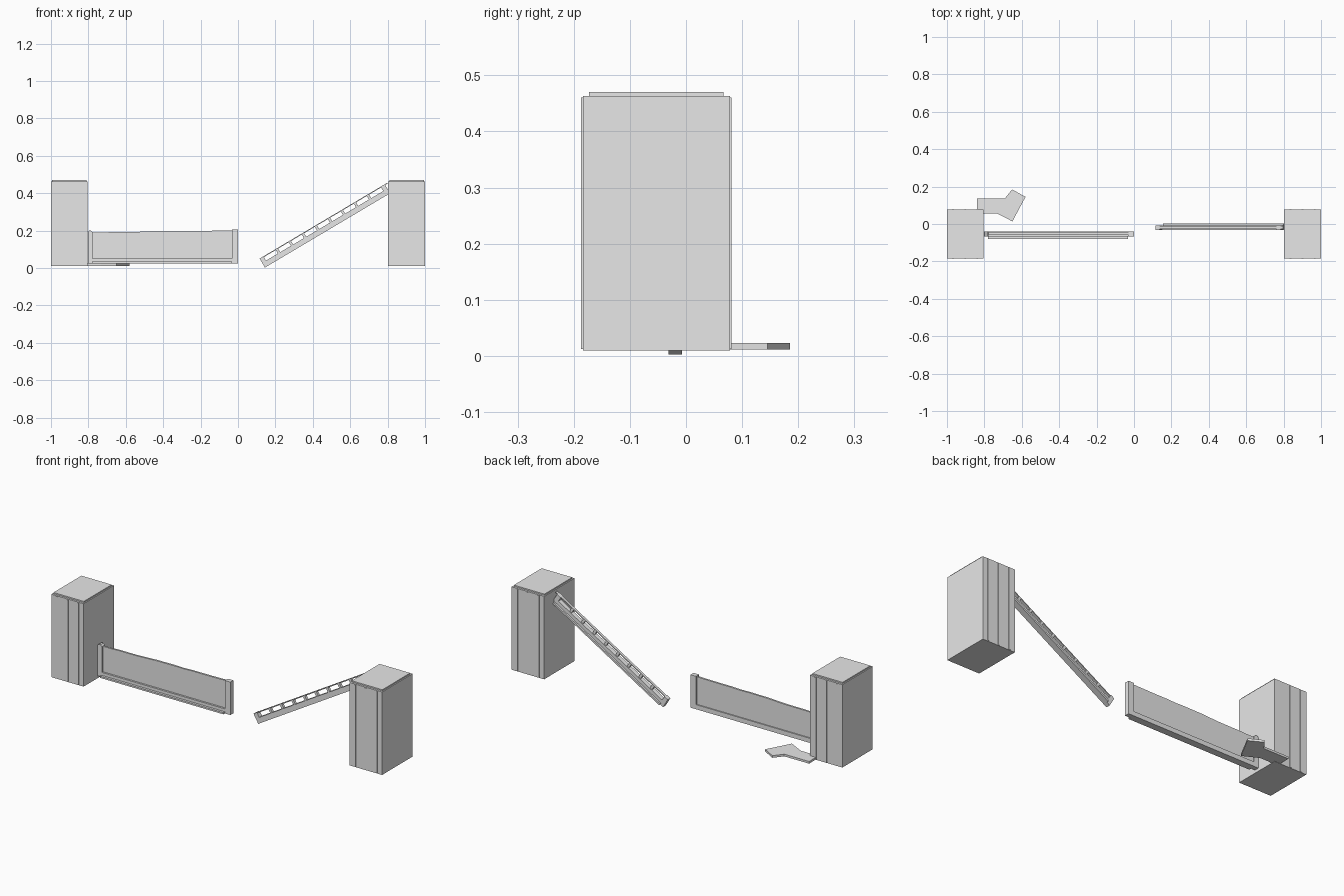
import bpy, bmesh, math, random
from mathutils import Matrix

if "Cube" in bpy.data.objects:
    bpy.data.objects.remove(bpy.data.objects["Cube"])

random.seed(4)
grey = bpy.data.materials.new("light_grey")
grey.diffuse_color = (0.8, 0.8, 0.8, 1)
grey.use_nodes = True
grey.node_tree.nodes["Principled BSDF"].inputs["Base Color"].default_value = grey.diffuse_color


def finish(name, bm, matrix=None):
    bmesh.ops.recalc_face_normals(bm, faces=bm.faces)
    if matrix is not None:
        bm.transform(matrix)
    me = bpy.data.meshes.new(name)
    bm.to_mesh(me)
    bm.free()
    me.materials.append(grey)
    ob = bpy.data.objects.new(name, me)
    bpy.context.collection.objects.link(ob)
    return ob


def add_box(bm, x0, x1, y0, y1, z0, z1):
    vs = bmesh.ops.create_cube(bm, size=1)["verts"]
    for v in vs:
        v.co = ((x0 + x1) / 2 + v.co.x * (x1 - x0),
                (y0 + y1) / 2 + v.co.y * (y1 - y0),
                (z0 + z1) / 2 + v.co.z * (z1 - z0))


def box(name, *dims, matrix=None):
    bm = bmesh.new()
    add_box(bm, *dims)
    return finish(name, bm, matrix)


def prism(name, points, axis, a, b):
    """Extrude an outline along y (points are x, z) or z (points are x, y)."""
    bm = bmesh.new()
    place = (lambda p: (p[0], a, p[1])) if axis == "y" else (lambda p: (p[0], p[1], a))
    face = bm.faces.new([bm.verts.new(place(p)) for p in points])
    out = bmesh.ops.extrude_face_region(bm, geom=[face])["geom"]
    for v in out:
        if isinstance(v, bmesh.types.BMVert):
            v.co[1 if axis == "y" else 2] = b
    return finish(name, bm)


# Two pillars with inset caps and narrow vertical ribs front and back
for side, x0, x1 in (("left", -1.0, -0.805), ("right", 0.803, 1.0)):
    w = x1 - x0
    box(side + "_pillar", x0, x1, -0.184, 0.078, 0.01, 0.463)
    box(side + "_pillar_cap", x0 + 0.006, x1 - 0.006, -0.173, 0.067, 0.46, 0.47)
    bm = bmesh.new()
    for f in (0.17, 0.5, 0.83):
        x = x0 + f * w
        add_box(bm, x - 0.005, x + 0.005, -0.187, -0.18, 0.012, 0.46)
        add_box(bm, x - 0.005, x + 0.005, 0.07, 0.081, 0.012, 0.46)
    finish(side + "_pillar_ribs", bm)

# Lowered gate: panel with an uneven top edge, end posts and a bottom ledge
n = 14
top = [(-0.79 + 0.77 * i / n, 0.19 + 0.012 * i / n + random.uniform(-0.002, 0.002))
       for i in range(n + 1)]
prism("gate_panel", [(-0.79, 0.03)] + top + [(-0.02, 0.03)], "y", -0.056, -0.046)
prism("gate_hinge_post", [(-0.803, 0.025), (-0.803, 0.192), (-0.796, 0.199),
                          (-0.785, 0.199), (-0.777, 0.19), (-0.777, 0.025)],
      "y", -0.066, -0.04)
box("gate_end_post", -0.033, 0.0, -0.066, -0.04, 0.025, 0.205)
box("gate_bottom_rail", -0.79, -0.02, -0.066, -0.04, 0.025, 0.05)
box("gate_bottom_ledge", -0.78, -0.033, -0.079, -0.06, 0.025, 0.034)

# Raised boom: tilted ladder with a solid lower rail and slotted upper half
tilt = Matrix.Translation((0.144, 0, 0.002)) @ Matrix.Rotation(-math.radians(30.7), 4, "Y")
L = 0.768
box("boom_lower_rail", 0, L, -0.031, -0.007, 0, 0.029, matrix=tilt)
box("boom_lower_ledge", 0.02, L, -0.01, 0.003, 0, 0.01, matrix=tilt)
box("boom_top_rail", 0, L + 0.025, -0.026, -0.012, 0.051, 0.056, matrix=tilt)
box("boom_tip_post", 0, 0.024, -0.031, -0.007, 0, 0.056, matrix=tilt)
box("boom_hinge_post", L - 0.015, L + 0.01, -0.031, -0.007, 0, 0.056, matrix=tilt)
bm = bmesh.new()
for i in range(1, 9):
    x = 0.024 + i * (L - 0.04) / 9
    add_box(bm, x - 0.007, x + 0.007, -0.026, -0.012, 0.025, 0.053)
finish("boom_bars", bm, tilt)

# Flat bent ground plate behind the left pillar
prism("ground_plate", [(-0.84, 0.137), (-0.69, 0.137), (-0.652, 0.185), (-0.58, 0.145),
                       (-0.65, 0.014), (-0.733, 0.057), (-0.84, 0.057)], "z", 0.011, 0.023)
